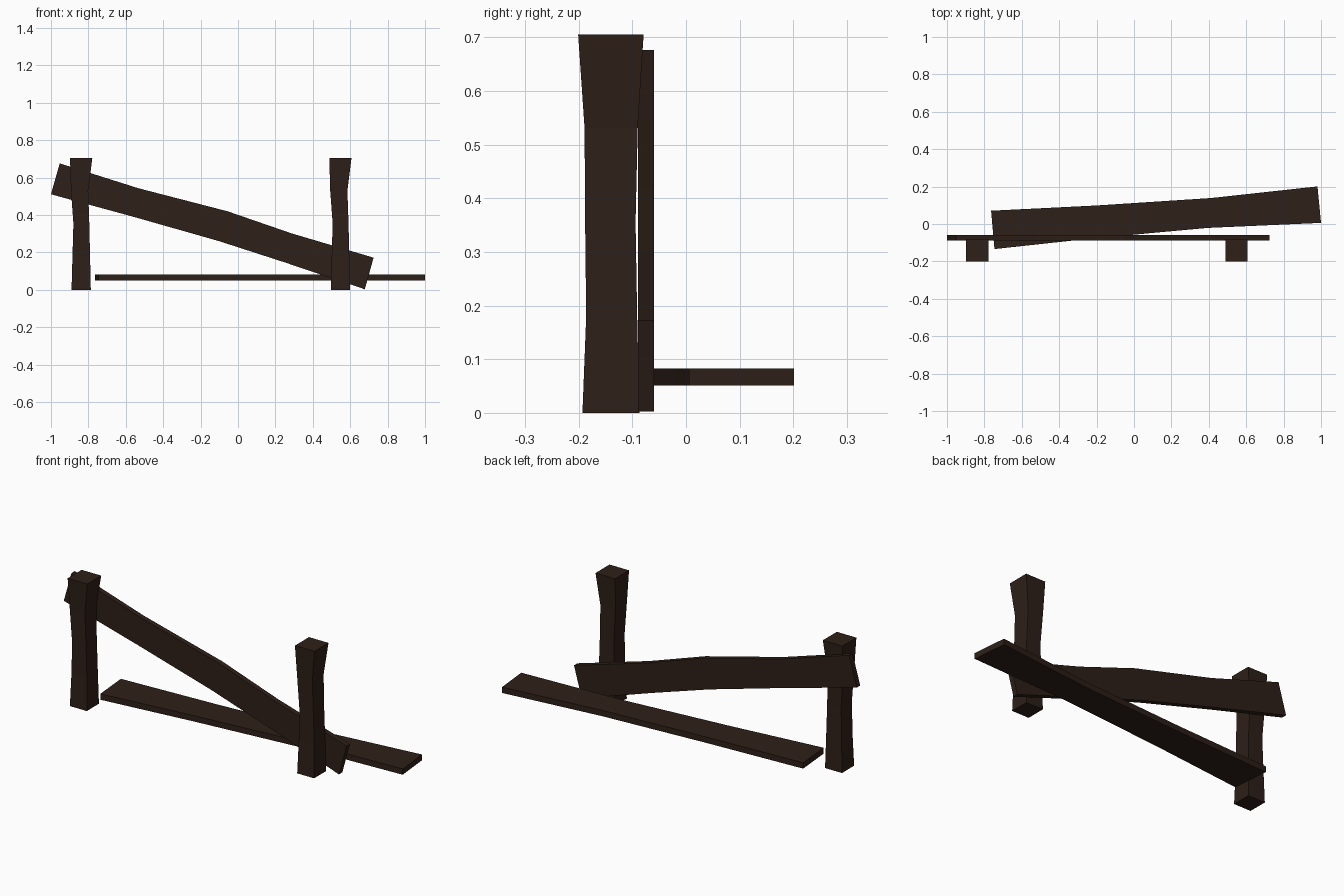
import bpy

if "Cube" in bpy.data.objects:
    bpy.data.objects.remove(bpy.data.objects["Cube"])

wood = bpy.data.materials.new("dark_wood")
wood.diffuse_color = (0.027, 0.014, 0.009, 1)
wood.use_nodes = True
wood.node_tree.nodes["Principled BSDF"].inputs["Base Color"].default_value = wood.diffuse_color


def loft(name, rings):
    """Skin a row of four-cornered rings into a closed, flat-shaded beam."""
    verts = [p for ring in rings for p in ring]
    n = len(rings)
    faces = [(3, 2, 1, 0), tuple(range(4 * n - 4, 4 * n))]
    for r in range(n - 1):
        a, b = 4 * r, 4 * r + 4
        for i in range(4):
            j = (i + 1) % 4
            faces.append((a + i, a + j, b + j, b + i))
    mesh = bpy.data.meshes.new(name)
    mesh.from_pydata(verts, [], faces)
    mesh.materials.append(wood)
    obj = bpy.data.objects.new(name, mesh)
    bpy.context.collection.objects.link(obj)
    return obj


# Two identical warped posts: z, x range, y range of each section
POST = [
    (0.0, -0.890, -0.787, -0.193, -0.087),
    (0.18, -0.885, -0.791, -0.186, -0.091),
    (0.355, -0.880, -0.795, -0.188, -0.094),
    (0.53, -0.893, -0.801, -0.189, -0.090),
    (0.705, -0.898, -0.779, -0.201, -0.079),
]
for name, dx in (("left_post", 0.0), ("right_post", 1.386)):
    loft(name, [[(x0 + dx, y0, z), (x1 + dx, y0, z), (x1 + dx, y1, z), (x0 + dx, y1, z)]
                for z, x0, x1, y0, y1 in POST])

# Fallen rail leaning behind the posts: lower and upper edge points (x, z)
RAIL = [
    ((-1.0, 0.511), (-0.953, 0.676)),
    ((-0.55, 0.388), (-0.532, 0.543)),
    ((-0.10, 0.260), (-0.056, 0.420)),
    ((0.24, 0.150), (0.286, 0.302)),
    ((0.678, 0.003), (0.725, 0.172)),
]
yf, yb = -0.089, -0.060
loft("leaning_rail", [[(a[0], yf, a[1]), (a[0], yb, a[1]), (b[0], yb, b[1]), (b[0], yf, b[1])]
                      for a, b in RAIL])

# Loose rail lying flat: front and back edge points (x, y)
FLAT = [
    ((-0.746, -0.134), (-0.764, 0.071)),
    ((-0.22, -0.077), (-0.20, 0.099)),
    ((0.393, -0.021), (0.414, 0.139)),
    ((1.0, 0.006), (0.981, 0.201)),
]
zb, zt = 0.051, 0.083
loft("lying_rail", [[(a[0], a[1], zb), (b[0], b[1], zb), (b[0], b[1], zt), (a[0], a[1], zt)]
                    for a, b in FLAT])

# Make all faces point outward
import bmesh
for obj in bpy.context.collection.objects:
    bm = bmesh.new()
    bm.from_mesh(obj.data)
    bmesh.ops.recalc_face_normals(bm, faces=bm.faces)
    bm.to_mesh(obj.data)
    bm.free()
